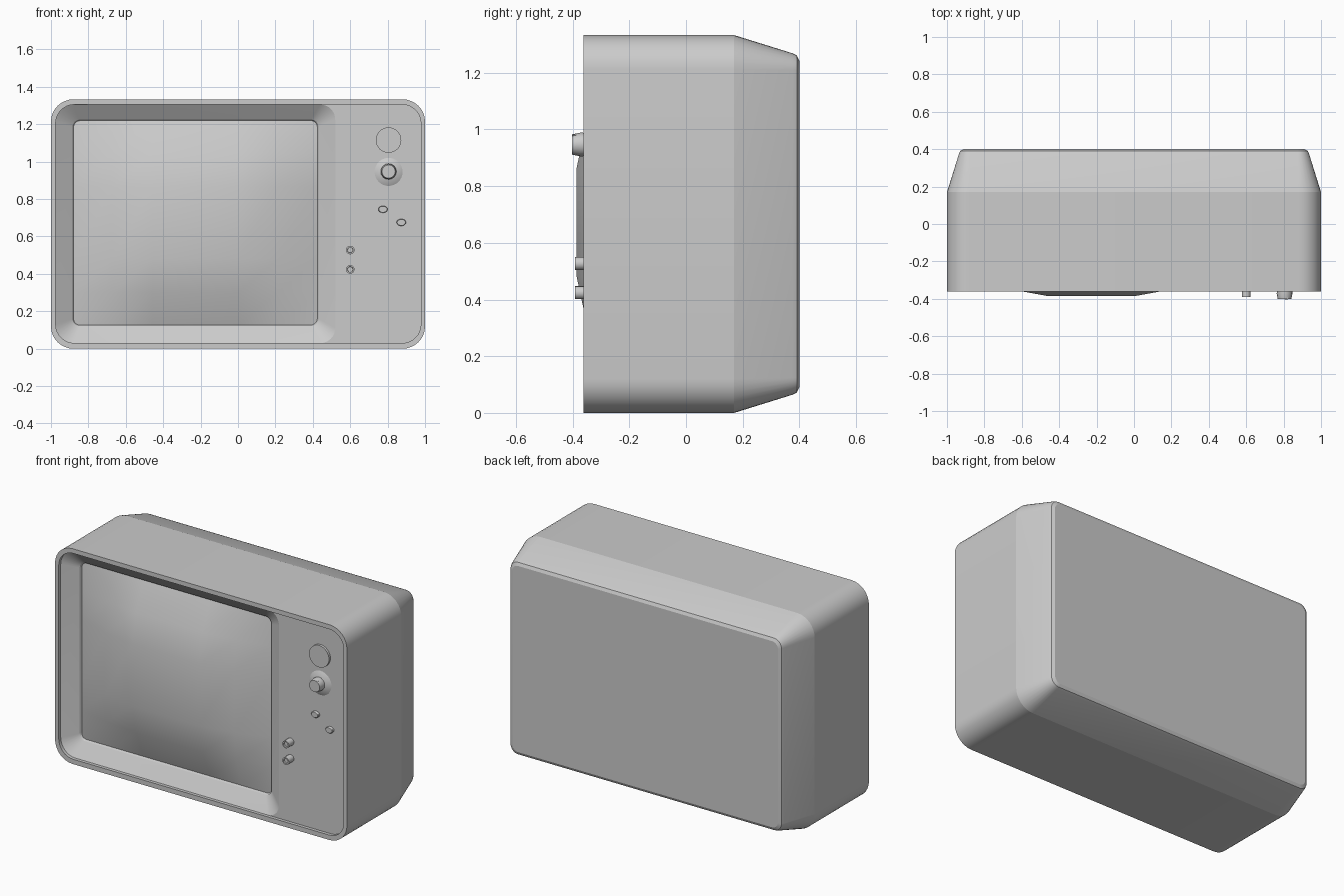
import bpy
from math import sin, cos, pi, radians

if "Cube" in bpy.data.objects:
    bpy.data.objects.remove(bpy.data.objects["Cube"])

N = 8  # segments per rounded corner


def make(name, verts, faces, angle=30):
    me = bpy.data.meshes.new(name)
    me.from_pydata(verts, [], faces)
    me.update()
    ob = bpy.data.objects.new(name, me)
    bpy.context.collection.objects.link(ob)
    bpy.ops.object.select_all(action='DESELECT')
    ob.select_set(True)
    bpy.context.view_layer.objects.active = ob
    bpy.ops.object.shade_smooth_by_angle(angle=radians(angle))
    return ob


def skin(name, loops, cap_first=False, cap_last=False, angle=30):
    """Join equal-length loops into one skin, optionally capped."""
    n = len(loops[0])
    verts = [p for loop in loops for p in loop]
    faces = []
    for k in range(len(loops) - 1):
        a, b = k * n, (k + 1) * n
        for i in range(n):
            j = (i + 1) % n
            faces.append((a + i, b + i, b + j, a + j))
    if cap_first:
        faces.append(tuple(range(n)))
    if cap_last:
        faces.append(tuple(reversed(range(len(verts) - n, len(verts)))))
    return make(name, verts, faces, angle)


def rrect(x0, x1, z0, z1, y, r_right, r_left=None):
    """Rounded rectangle, starting at the bottom right corner."""
    rl = r_right if r_left is None else r_left
    rr = r_right
    corners = [(x1 - rr, z0 + rr, rr, -90), (x1 - rr, z1 - rr, rr, 0),
               (x0 + rl, z1 - rl, rl, 90), (x0 + rl, z0 + rl, rl, 180)]
    pts = []
    for cx, cz, r, start in corners:
        for i in range(N + 1):
            t = radians(start + 90 * i / N)
            pts.append((cx + r * cos(t), y, cz + r * sin(t)))
    return pts


def turned(name, x, z, profile, sides=24, sx=1.0, sz=1.0):
    """Round part on the panel; profile is (radius, y) from the face backward."""
    loops = [[(x + sx * r * cos(2 * pi * i / sides), y, z + sz * r * sin(2 * pi * i / sides))
              for i in range(sides)] for r, y in profile]
    return skin(name, loops, True, True)


H = 1.333
FRONT, PANEL = -0.362, -0.342


def shell(inset, y, r):
    return rrect(-1 + inset, 1 - inset, inset, H - inset, y, r)


# Cabinet with raised front rim and tapered back
rim = rrect(-0.975, 0.978, 0.03, 1.305, PANEL, 0.10)
rim_front = [(x, FRONT, z) for x, _, z in rim]
skin("cabinet", [rim, rim_front, shell(0, FRONT, 0.12), shell(0, 0.17, 0.12),
                 shell(0.064, 0.375, 0.06), shell(0.072, 0.391, 0.052),
                 shell(0.09, 0.40, 0.04)], cap_last=True, angle=15)

# Sloped screen surround with a small inner lip
surround = rrect(-0.975, 0.52, 0.03, 1.305, PANEL, 0.08, 0.10)
skin("screen_surround", [rrect(-0.876, 0.421, 0.129, 1.216, -0.265, 0.035),
                         rrect(-0.885, 0.43, 0.12, 1.225, -0.285, 0.04), surround])

# Flat control panel fills the space right of the surround
half = 2 * (N + 1)
outline = rim[:half] + surround[:half][::-1]
make("control_panel", outline, [tuple(range(len(outline)))])

# Bulging screen
steps = [-1, -0.68, -0.35, 0.35, 0.68, 1]
bulge = [0, 0.66, 1, 1, 0.66, 0]
cx, cz, hx, hz = -0.228, 0.6725, 0.652, 0.547
sv = [(cx + hx * u, -0.272 - 0.114 * bulge[i] * bulge[j], cz + hz * v)
      for j, v in enumerate(steps) for i, u in enumerate(steps)]
sf = [(6 * j + i, 6 * j + i + 1, 6 * j + i + 7, 6 * j + i + 6)
      for j in range(5) for i in range(5)]
make("screen", sv, sf, 60)

# Dial disc, then tuning knob on its conical base
turned("dial_disc", 0.805, 1.115, [(0.068, -0.357), (0.068, PANEL + 0.005)], 32)
turned("tuning_knob_base", 0.805, 0.945, [(0.038, -0.361), (0.075, PANEL), (0.075, PANEL + 0.005)], 32)
turned("tuning_knob", 0.805, 0.947, [(0.036, -0.402), (0.042, -0.372), (0.040, PANEL)], 16)

# Pointer mark on the knob
t = radians(65)
d, s = (cos(t), sin(t)), (-sin(t), cos(t))
mark = [[(0.805 + d[0] * a + s[0] * b, y, 0.947 + d[1] * a + s[1] * b)
         for a, b in ((0.008, -0.004), (0.038, -0.004), (0.038, 0.004), (0.008, 0.004))]
        for y in (-0.403, -0.375)]
skin("knob_pointer", mark, True, True)

# Oval push buttons
for i, (x, z) in enumerate([(0.775, 0.745), (0.873, 0.675)]):
    turned(f"oval_button_{i + 1}", x, z,
           [(0.022, -0.359), (0.025, -0.355), (0.025, PANEL + 0.005)], 20, 1.0, 0.75)

# Small knobs with dished faces
for i, z in enumerate([0.527, 0.424]):
    turned(f"small_knob_{i + 1}", 0.6, z,
           [(0.014, -0.382), (0.015, -0.391), (0.023, -0.391), (0.023, PANEL + 0.005)], 16)

# Centre the small front-to-back offset of the protruding knob
